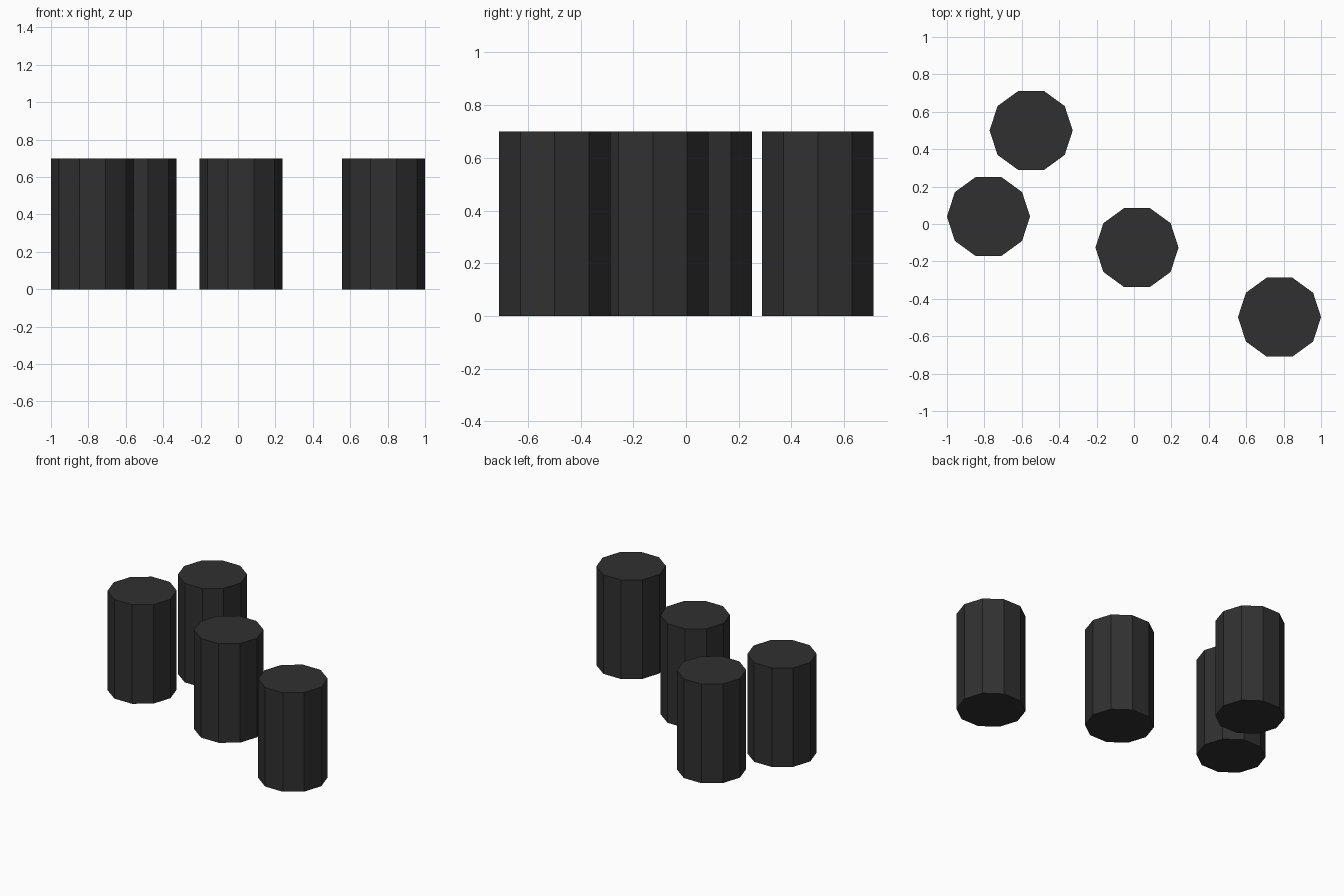
import bpy
import bmesh
from math import cos, sin, tau

cube = bpy.data.objects.get("Cube")
if cube:
    bpy.data.objects.remove(cube, do_unlink=True)

SIDES = 10
RADIUS = 0.222
HEIGHT = 0.7

# Single dark material
charcoal = bpy.data.materials.new("charcoal")
charcoal.use_nodes = True
colour = (0.03, 0.03, 0.03, 1)
charcoal.diffuse_color = colour
charcoal.node_tree.nodes["Principled BSDF"].inputs["Base Color"].default_value = colour


def make_post_mesh():
    """Ten-sided prism with corners on the x axis, standing on z = 0."""
    bm = bmesh.new()
    ring = [bm.verts.new((RADIUS * cos(tau * i / SIDES),
                          RADIUS * sin(tau * i / SIDES), 0))
            for i in range(SIDES)]
    base = bm.faces.new(ring)
    result = bmesh.ops.extrude_face_region(bm, geom=[base], use_keep_orig=True)
    top = [v for v in result["geom"] if isinstance(v, bmesh.types.BMVert)]
    bmesh.ops.translate(bm, verts=top, vec=(0, 0, HEIGHT))
    bmesh.ops.recalc_face_normals(bm, faces=bm.faces)
    mesh = bpy.data.meshes.new("post")
    bm.to_mesh(mesh)
    bm.free()
    mesh.materials.append(charcoal)
    return mesh


# Four identical posts
post_mesh = make_post_mesh()
posts = {
    "right_post": (-0.778, 0.04),
    "back_post": (-0.55, 0.5),
    "middle_post": (0.016, -0.126),
    "front_left_post": (0.778, -0.498),
}
for name, (x, y) in posts.items():
    post = bpy.data.objects.new(name, post_mesh)
    post.location = (x, y, 0)
    bpy.context.collection.objects.link(post)
